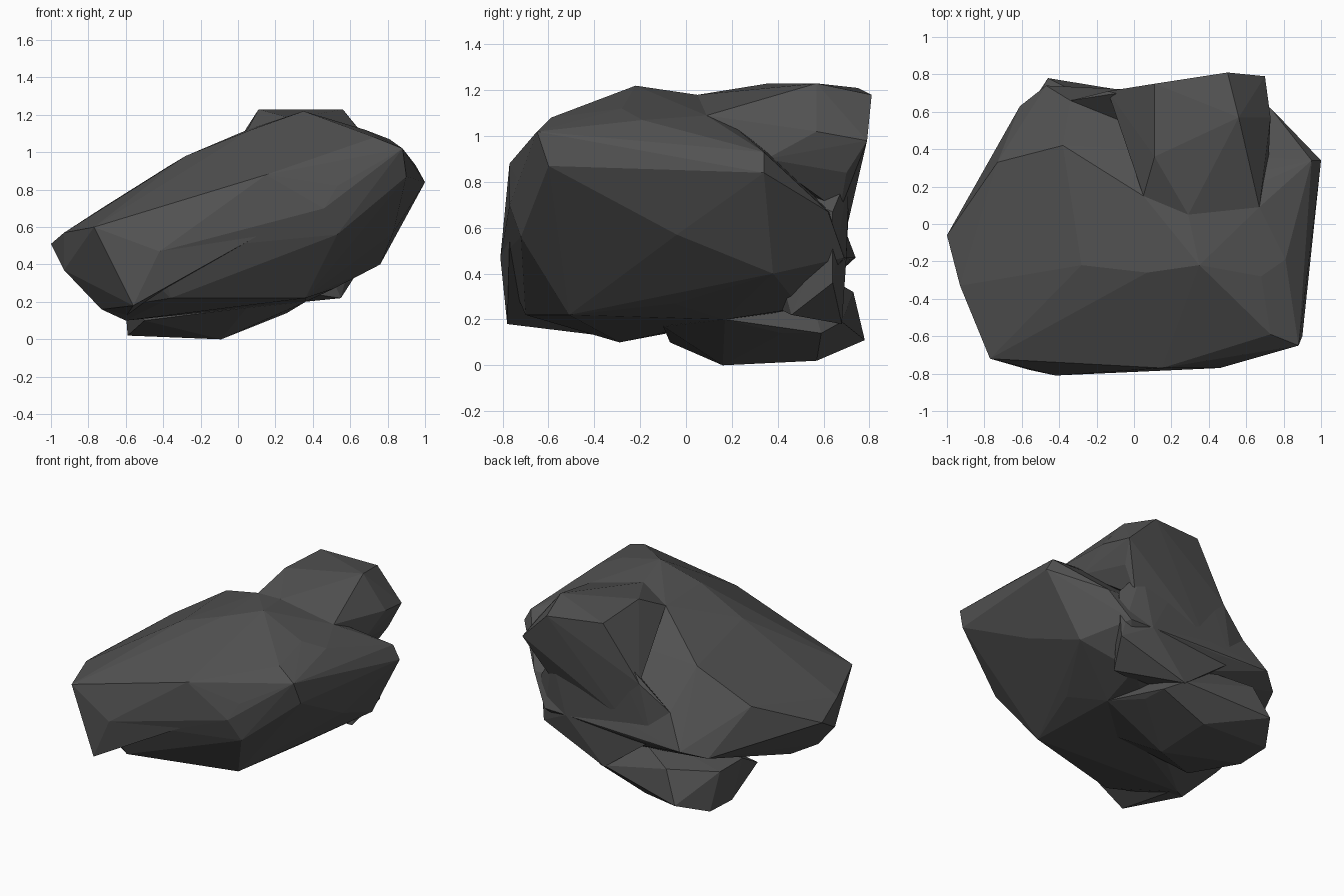
import bpy, bmesh


def hull(name, points):
    """Faceted stone chunk: convex hull around a few corner points."""
    bm = bmesh.new()
    for p in points:
        bm.verts.new(p)
    res = bmesh.ops.convex_hull(bm, input=bm.verts[:])
    loose = {v for v in res["geom_interior"] + res["geom_unused"]
             if isinstance(v, bmesh.types.BMVert) and not v.link_faces}
    bmesh.ops.delete(bm, geom=list(loose), context='VERTS')
    bmesh.ops.recalc_face_normals(bm, faces=bm.faces[:])
    mesh = bpy.data.meshes.new(name)
    bm.to_mesh(mesh)
    bm.free()
    ob = bpy.data.objects.new(name, mesh)
    bpy.context.collection.objects.link(ob)
    return ob


# main tilted slab: top ridge, front, right face, back slope, underside
rock = hull("boulder", [
    (.35, -.22, 1.22), (.07, -.26, 1.12), (-.28, -.22, .98), (-.27, .05, .97),
    (.05, .15, 1.12), (.29, .05, 1.18), (-.38, .42, .92), (.67, .09, 1.09),
    (.68, -.28, 1.12), (.81, -.19, 1.07),
    (-1, -.06, .51), (-.93, -.33, .57), (-.93, -.3, .37), (-.73, .33, .70),
    (-.77, -.72, .60), (-.62, -.61, .70), (-.42, -.81, .47),
    (.10, -.77, .55), (-.36, -.70, .22),
    (.15, -.77, .88), (.46, -.77, .70), (.57, -.70, .70), (.53, -.72, .56),
    (.53, -.74, .82), (.73, -.59, 1.08),
    (.88, -.65, 1.02), (.90, -.60, .87), (.95, .34, .93), (1, .34, .84),
    (.91, 0, .75), (.83, -.04, .57), (.76, .38, .40), (.36, -.51, .22),
    (.51, -.05, .27), (.73, .62, .67), (.60, .69, .47), (-.13, .72, .46),
    (-.34, .66, .68), (-.47, .74, .47), (-.61, .63, .42), (.42, .50, .25),
    (-.73, -.4, .16), (-.60, -.29, .10), (.36, .17, .20)])

# jutting lip at the front left
lip = hull("front_lip", [
    (-.77, -.72, .60), (-.42, -.81, .47), (-.56, -.78, .18), (.10, -.77, .55),
    (-.93, -.3, .37), (-.73, -.4, .16), (-.60, -.29, .12), (-.4, -.4, .5)])

# raised horn at the back right of the top
horn = hull("back_horn", [
    (.11, .36, 1.23), (.11, .75, 1.21), (.56, .57, 1.23), (.50, .81, 1.18),
    (.70, .79, .98), (.73, .57, 1.02), (.05, .15, 1.12), (.29, .05, 1.18),
    (.67, .09, 1.09), (.72, .35, .90), (.66, .70, .84), (.55, .67, .67),
    (-.14, .71, .84), (0, .69, .55)])

# steep wall below the horn
wall = hull("back_wall", [
    (.11, .73, 1.10), (.53, .71, .84), (.66, .64, .67), (.53, .67, .65),
    (.43, .70, .47), (.64, .64, .36), (.32, .66, .24), (.15, .68, .18),
    (.55, .46, .22), (-.22, .69, .46), (-.34, .66, .68), (-.14, .71, .84),
    (.3, .3, .8), (0, .3, .3)])

# broad foot under the back left
foot = hull("back_foot", [
    (-.59, .34, .02), (-.59, .58, .03), (-.46, .78, .11), (-.36, .73, .32),
    (-.61, .50, .28), (-.09, .16, 0), (.26, .42, .14), (-.09, .57, .02),
    (.25, .59, .14), (-.61, .25, .28), (.36, .17, .20), (.15, .68, .19),
    (-.50, -.07, .10), (.05, -.1, .17), (.1, .5, .45)])

# fuse the chunks into one stone
parts = (lip, horn, wall, foot)
for part in parts:
    mod = rock.modifiers.new("fuse", 'BOOLEAN')
    mod.operation = 'UNION'
    mod.solver = 'EXACT'
    mod.object = part
bpy.context.view_layer.objects.active = rock
for mod in list(rock.modifiers):
    bpy.ops.object.modifier_apply(modifier=mod.name)
for part in parts:
    bpy.data.objects.remove(part)

# dark stone colour
stone = bpy.data.materials.new("dark_stone")
stone.diffuse_color = (.085, .085, .085, 1)
rock.data.materials.clear()
rock.data.materials.append(stone)
